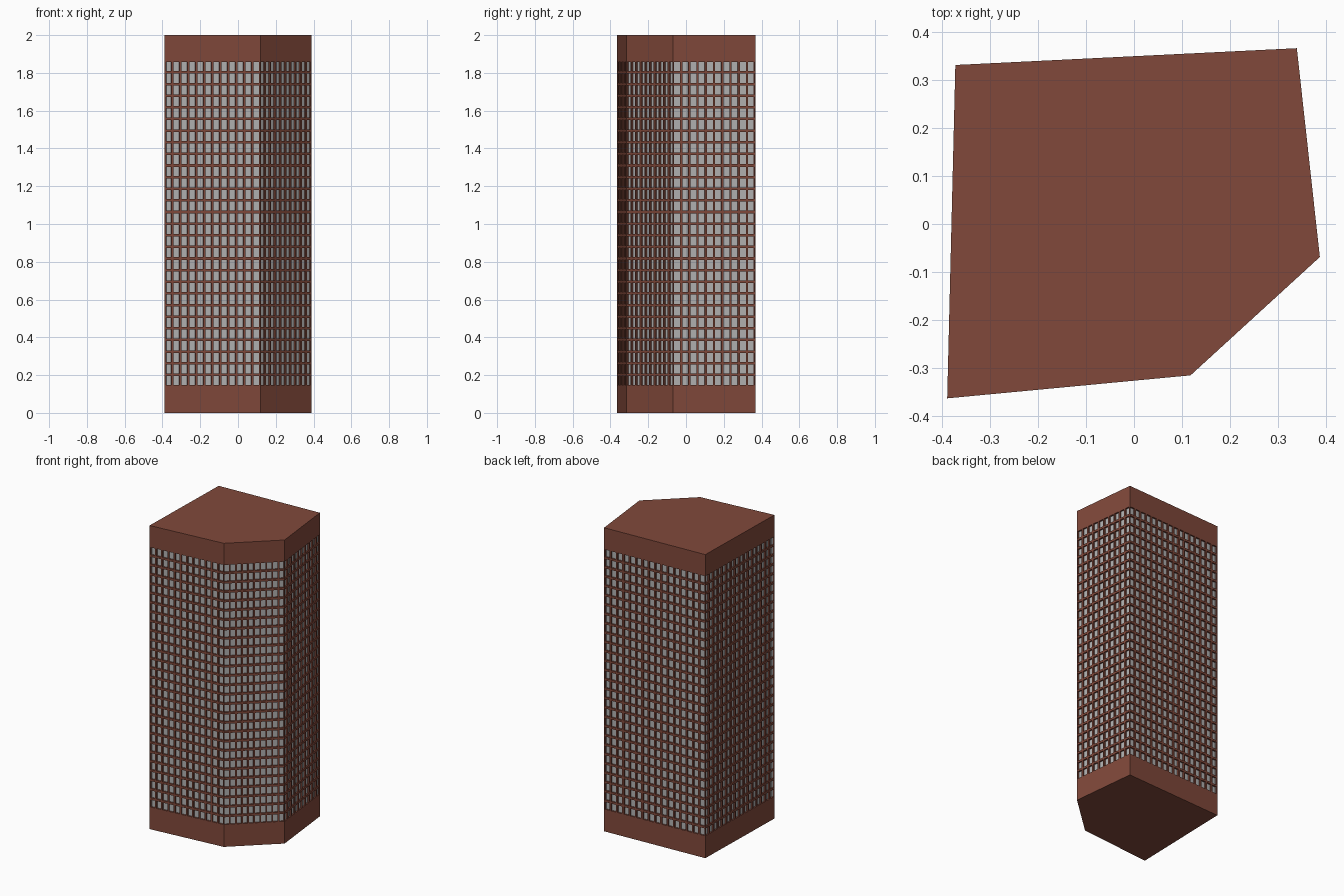
import bpy, bmesh
from mathutils import Vector

if "Cube" in bpy.data.objects:
    bpy.data.objects.remove(bpy.data.objects["Cube"])

# Footprint corners, counter-clockwise, with window columns on the wall that starts there
CORNERS = [(-0.39, -0.364), (0.118, -0.316), (0.388, -0.069), (0.34, 0.367), (-0.373, 0.332)]
COLUMNS = [12, 10, 10, 16, 16]
ROWS, Z_LOW, Z_HIGH, HEIGHT = 28, 0.14, 1.864, 2.0
PANE_W, PANE_H, RECESS = 0.74, 0.78, 0.01


def material(name, color):
    m = bpy.data.materials.new(name)
    m.diffuse_color = (*color, 1)
    m.use_nodes = True
    m.node_tree.nodes["Principled BSDF"].inputs["Base Color"].default_value = m.diffuse_color
    return m


BRICK = material("brick", (0.22, 0.066, 0.043))
GLASS = material("window_grey", (0.45, 0.45, 0.45))


def make_object(name, bm, mats):
    mesh = bpy.data.meshes.new(name)
    bm.to_mesh(mesh)
    bm.free()
    for m in mats:
        mesh.materials.append(m)
    ob = bpy.data.objects.new(name, mesh)
    bpy.context.collection.objects.link(ob)
    return ob


def band(name, z0, z1, cap_top):
    """Plain brick band closed on its outer side only."""
    bm = bmesh.new()
    low = [bm.verts.new((x, y, z0)) for x, y in CORNERS]
    high = [bm.verts.new((x, y, z1)) for x, y in CORNERS]
    n = len(CORNERS)
    for i in range(n):
        j = (i + 1) % n
        bm.faces.new((low[i], low[j], high[j], high[i]))
    bm.faces.new(high if cap_top else low[::-1])
    make_object(name, bm, [BRICK])


def stops(count, fill):
    """Cell boundaries from 0 to 1: gap, pane, gap, pane ... gap."""
    half = (1 - fill) / 2
    out = [0.0]
    for i in range(count):
        out += [(i + half) / count, (i + 1 - half) / count]
    return out + [1.0]


def window_wall(name, a, b, columns):
    """Brick grid with every pane pushed inwards."""
    a, b = Vector((*a, 0)), Vector((*b, 0))
    us, vs = stops(columns, PANE_W), stops(ROWS, PANE_H)
    bm = bmesh.new()
    grid = []
    for v in vs:
        z = Vector((0, 0, Z_LOW + v * (Z_HIGH - Z_LOW)))
        grid.append([bm.verts.new(a.lerp(b, u) + z) for u in us])
    panes = []
    for r in range(len(vs) - 1):
        for c in range(len(us) - 1):
            f = bm.faces.new((grid[r][c], grid[r][c + 1], grid[r + 1][c + 1], grid[r + 1][c]))
            if r % 2 and c % 2:
                panes.append(f)
    bm.normal_update()
    bmesh.ops.inset_individual(bm, faces=panes, thickness=0, depth=-RECESS)
    for f in panes:
        f.material_index = 1
    make_object(name, bm, [BRICK, GLASS])


# Base and crown
band("base_band", 0, Z_LOW, False)
band("crown_and_roof", Z_HIGH, HEIGHT, True)

# Window walls
names = ["front", "corner", "right", "back", "left"]
for i, side in enumerate(names):
    window_wall(side + "_window_wall", CORNERS[i], CORNERS[(i + 1) % 5], COLUMNS[i])
